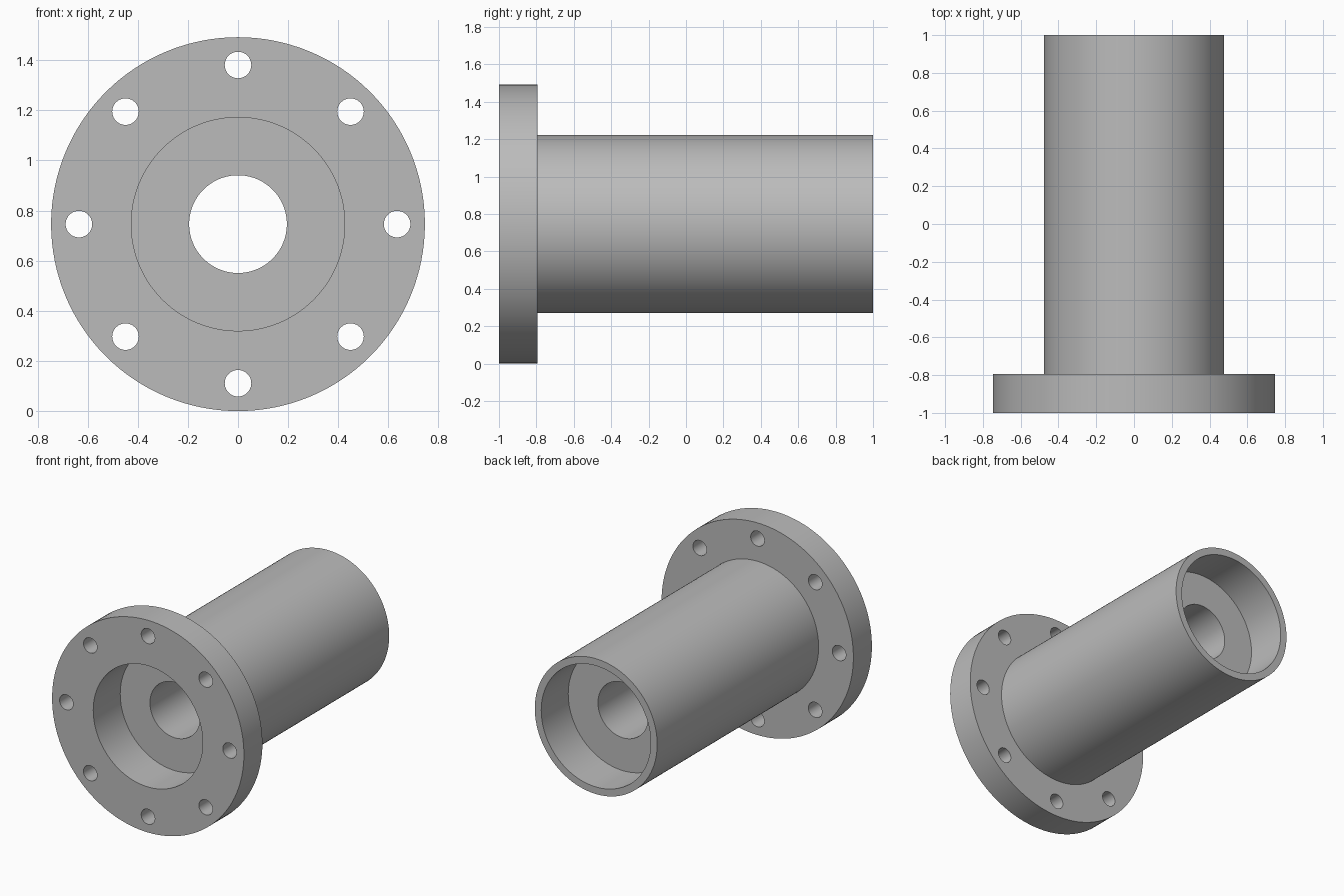
import bpy
import bmesh
from math import cos, sin, tau, radians
from mathutils import Matrix

default = bpy.data.objects.get("Cube")
if default:
    bpy.data.objects.remove(default, do_unlink=True)

SIDES = 128
FLANGE_R, BARREL_R, POCKET_R, BORE_R = 0.746, 0.476, 0.426, 0.195
FRONT, BACK = -1.0, 1.0
FLANGE_DEPTH, POCKET_DEPTH = 0.206, 0.3
BOLT_CIRCLE, BOLT_R, BOLTS = 0.635, 0.053, 8
AXIS_Z = FLANGE_R

# Plain grey metal
grey = bpy.data.materials.new("grey metal")
grey.use_nodes = True
colour = (0.5, 0.5, 0.5, 1)
grey.diffuse_color = colour
grey.node_tree.nodes["Principled BSDF"].inputs["Base Color"].default_value = colour


def add_object(name, bm):
    bmesh.ops.recalc_face_normals(bm, faces=bm.faces)
    mesh = bpy.data.meshes.new(name)
    bm.to_mesh(mesh)
    bm.free()
    obj = bpy.data.objects.new(name, mesh)
    bpy.context.collection.objects.link(obj)
    mesh.materials.append(grey)
    return obj


def lathe(name, profile):
    """Revolve a closed (radius, y) profile around the y axis."""
    bm = bmesh.new()
    rings = [[bm.verts.new((r * cos(tau * i / SIDES), y, r * sin(tau * i / SIDES)))
              for i in range(SIDES)] for r, y in profile]
    for a, b in zip(rings, rings[1:] + rings[:1]):
        for i in range(SIDES):
            j = (i + 1) % SIDES
            bm.faces.new((a[i], a[j], b[j], b[i]))
    return add_object(name, bm)


# Flanged barrel with a through bore and a pocket at each end
body = lathe("flanged_barrel", [
    (POCKET_R, FRONT), (FLANGE_R, FRONT),
    (FLANGE_R, FRONT + FLANGE_DEPTH), (BARREL_R, FRONT + FLANGE_DEPTH),
    (BARREL_R, BACK), (POCKET_R, BACK),
    (POCKET_R, BACK - POCKET_DEPTH), (BORE_R, BACK - POCKET_DEPTH),
    (BORE_R, FRONT + POCKET_DEPTH), (POCKET_R, FRONT + POCKET_DEPTH),
])

# Ring of bolt hole cutters
bm = bmesh.new()
for k in range(BOLTS):
    a = tau * k / BOLTS
    place = (Matrix.Translation((BOLT_CIRCLE * cos(a), FRONT + FLANGE_DEPTH / 2,
                                 BOLT_CIRCLE * sin(a)))
             @ Matrix.Rotation(radians(90), 4, "X"))
    bmesh.ops.create_cone(bm, cap_ends=True, segments=40, radius1=BOLT_R,
                          radius2=BOLT_R, depth=FLANGE_DEPTH * 2, matrix=place)
cutter = add_object("bolt_hole_cutter", bm)
cutter.hide_render = True

# Drill the holes, then discard the cutter
drill = body.modifiers.new("bolt holes", "BOOLEAN")
drill.operation = "DIFFERENCE"
drill.solver = "EXACT"
drill.object = cutter
bpy.ops.object.select_all(action="DESELECT")
body.select_set(True)
bpy.context.view_layer.objects.active = body
bpy.ops.object.modifier_apply(modifier=drill.name)
bpy.data.objects.remove(cutter, do_unlink=True)

# Smooth round walls with sharp rims
bpy.ops.object.shade_smooth_by_angle(angle=radians(30))
body.location.z = AXIS_Z
